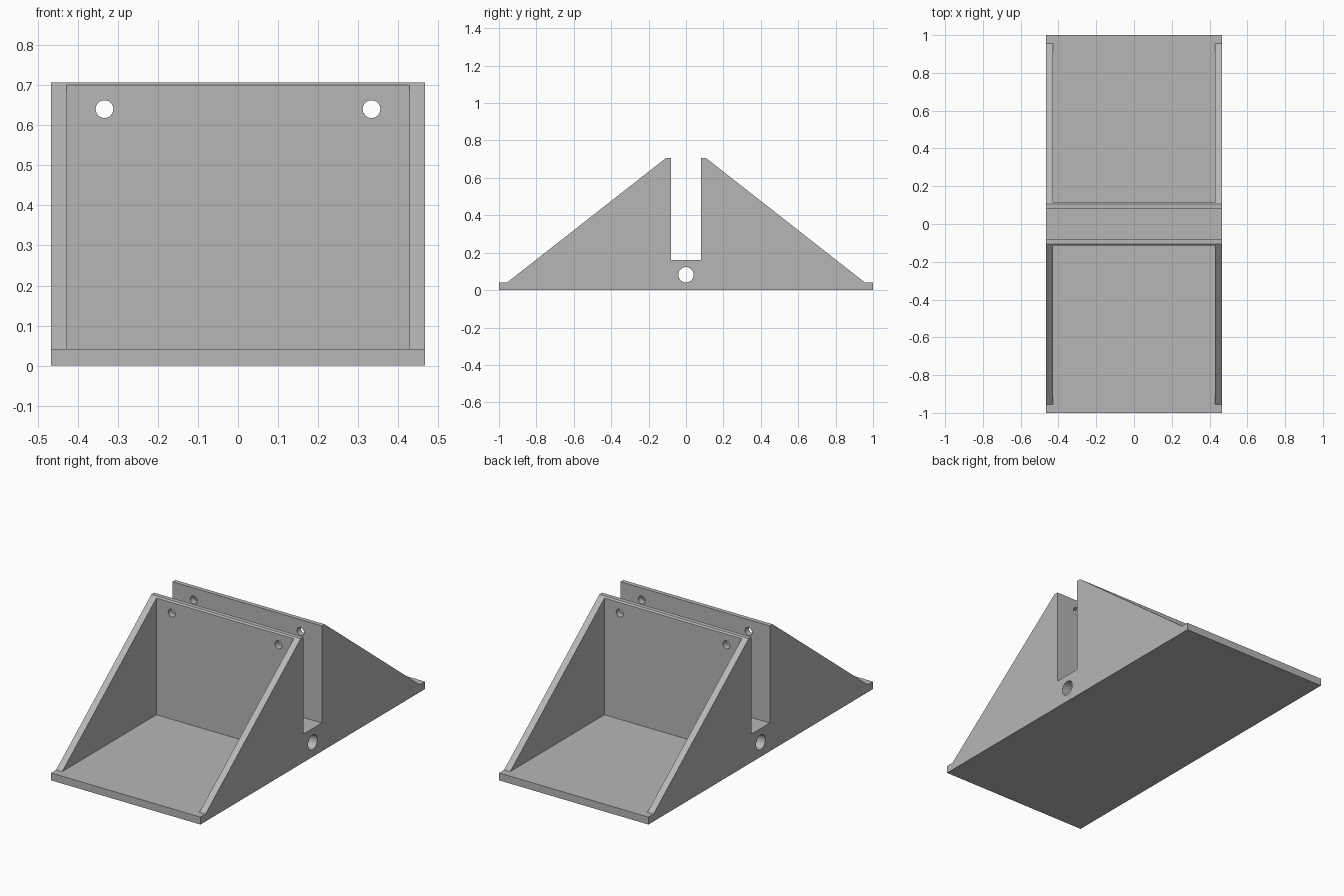
import bpy, bmesh, math
from mathutils import Matrix, Vector

cube = bpy.data.objects.get("Cube")
if cube:
    bpy.data.objects.remove(cube, do_unlink=True)

HALF_W, INNER_W = 0.466, 0.428
BASE_Z, SLOT_Z, TOP_Z = 0.042, 0.16, 0.707
SLOT_Y, CREST_Y, WALL_Y, FOOT_Y = 0.081, 0.106, 0.115, 0.955

grey = bpy.data.materials.new("plain grey")
grey.use_nodes = True
colour = (0.47, 0.47, 0.47, 1)
grey.diffuse_color = colour
grey.node_tree.nodes["Principled BSDF"].inputs["Base Color"].default_value = colour


def finish(name, bm):
    bmesh.ops.recalc_face_normals(bm, faces=bm.faces[:])
    mesh = bpy.data.meshes.new(name)
    bm.to_mesh(mesh)
    bm.free()
    mesh.materials.append(grey)
    obj = bpy.data.objects.new(name, mesh)
    bpy.context.collection.objects.link(obj)
    return obj


def extrude_profile(name, profile, half_width):
    """Extrude a (y, z) outline along x."""
    bm = bmesh.new()
    face = bm.faces.new([bm.verts.new((-half_width, y, z)) for y, z in profile])
    new = bmesh.ops.extrude_face_region(bm, geom=[face])["geom"]
    verts = [v for v in new if isinstance(v, bmesh.types.BMVert)]
    bmesh.ops.translate(bm, verts=verts, vec=(2 * half_width, 0, 0))
    return finish(name, bm)


def bore(name, centre, radius, length, axis):
    bm = bmesh.new()
    turn = Vector((0, 0, 1)).rotation_difference(Vector(axis)).to_matrix().to_4x4()
    bmesh.ops.create_cone(bm, cap_ends=True, segments=32, radius1=radius, radius2=radius,
                          depth=length, matrix=Matrix.Translation(centre) @ turn)
    return finish(name, bm)


# Ramp-sided body with a central slot
right = [(SLOT_Y, SLOT_Z), (SLOT_Y, TOP_Z), (CREST_Y, TOP_Z),
         (FOOT_Y, BASE_Z), (1, BASE_Z), (1, 0)]
left = [(-y, z) for y, z in reversed(right)]
body = extrude_profile("slotted_stand", right + left, HALF_W)

# Pockets in front and back, leaving side plates, walls and base
cutters = []
for side in (-1, 1):
    pocket = [(side * WALL_Y, BASE_Z), (side * 1.1, BASE_Z),
              (side * 1.1, 1), (side * WALL_Y, 1)]
    cutters.append(extrude_profile("pocket_cutter", pocket, INNER_W))
    # Screw holes through both walls
    cutters.append(bore("screw_hole_cutter", (side * 0.333, 0, 0.64), 0.022, 0.6, (0, 1, 0)))

# Cross hole under the slot
cutters.append(bore("cross_hole_cutter", (0, 0, 0.082), 0.041, 1.2, (1, 0, 0)))

for cutter in cutters:
    cutter.hide_render = True
    mod = body.modifiers.new("cut", 'BOOLEAN')
    mod.operation, mod.solver, mod.object = 'DIFFERENCE', 'EXACT', cutter

# Bake the cuts and drop the cutters
bpy.context.view_layer.update()
graph = bpy.context.evaluated_depsgraph_get()
body_mesh = bpy.data.meshes.new_from_object(body.evaluated_get(graph))
body.modifiers.clear()
body.data = body_mesh
for cutter in cutters:
    bpy.data.objects.remove(cutter, do_unlink=True)

# Smooth bores, sharp corners
bpy.ops.object.select_all(action='DESELECT')
body.select_set(True)
bpy.context.view_layer.objects.active = body
bpy.ops.object.shade_smooth_by_angle(angle=math.radians(25))
